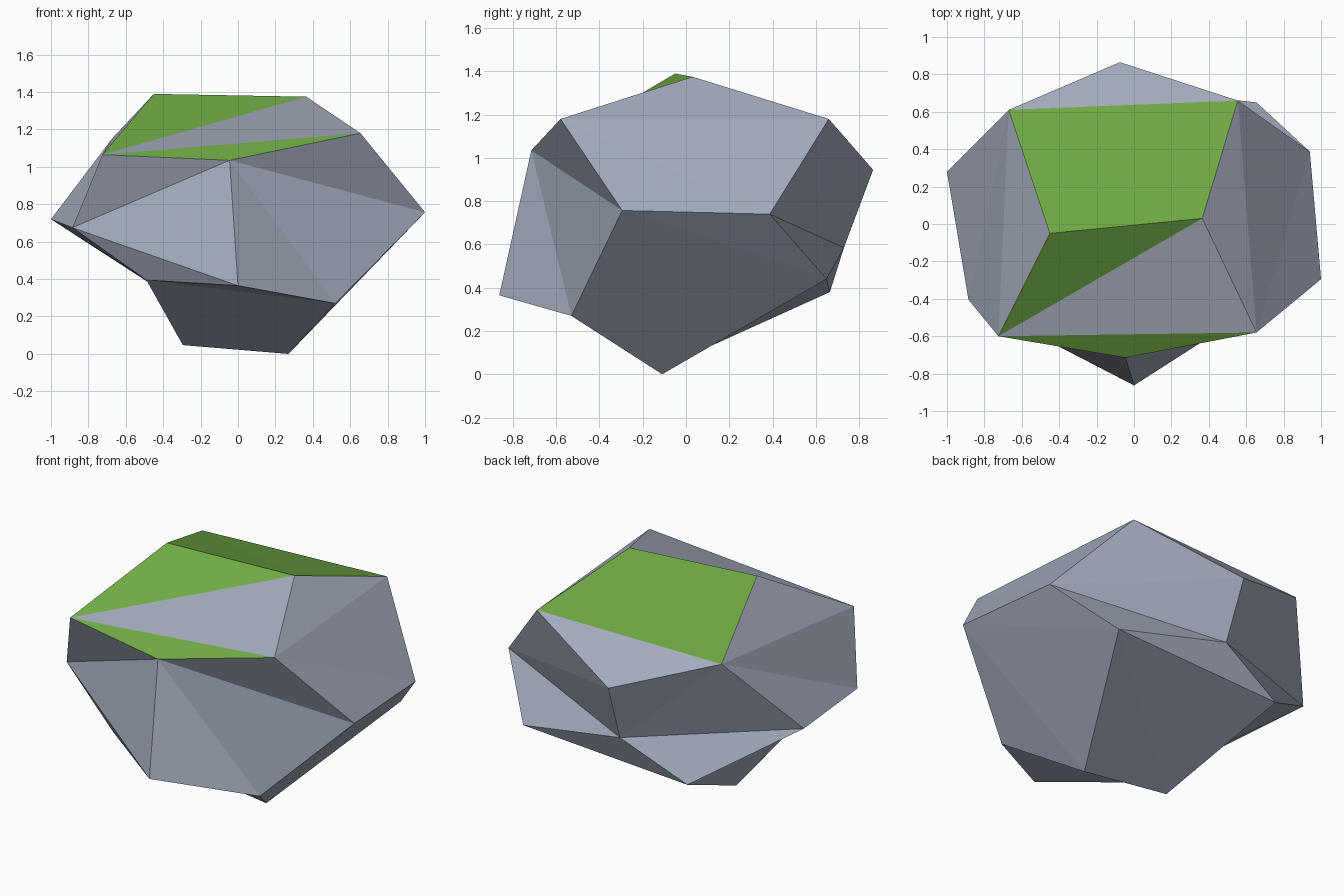
import bpy, bmesh

if "Cube" in bpy.data.objects:
    bpy.data.objects.remove(bpy.data.objects["Cube"])

# Corners of an irregular, squashed dodecahedron
corners = {
    # top ridge and upper ring
    "A": (-.45, -.05, 1.39), "B": (.365, .03, 1.375),
    "C": (.555, .66, 1.18), "D": (-.67, .61, 1.155),
    "E": (-.725, -.6, 1.065), "F": (.655, -.58, 1.18),
    # back, front and side ridges
    "G": (-.075, .865, .945), "T": (-.06, .73, .585),
    "J": (-.045, -.715, 1.035), "K": (0, -.863, .365),
    "H": (-1, .28, .72), "I": (-.885, -.405, .675),
    "L": (1, -.295, .757), "M": (.94, .387, .74),
    # lower ring and bottom ridge
    "N": (.655, .65, .44), "S": (-.475, .665, .38),
    "O": (.52, -.53, .27), "R": (-.49, -.52, .395),
    "P": (.27, -.11, 0), "Q": (-.295, -.07, .047),
}
# Twelve five-sided facets, each fanned into triangles from its first corner
facets = ["DABCG", "EABFJ", "FLMCB", "DHIEA", "JKOLF", "IRKJE",
          "MNTGC", "TSHDG", "LMNPO", "RQSHI", "RKOPQ", "NTSQP"]
mossy = {"DAB", "DBC", "EAB", "EFJ"}

bm = bmesh.new()
verts = {name: bm.verts.new(co) for name, co in corners.items()}
for facet in facets:
    for i in range(1, 4):
        tri = facet[0] + facet[i:i + 2]
        face = bm.faces.new([verts[c] for c in tri])
        face.material_index = int(tri in mossy)
bmesh.ops.recalc_face_normals(bm, faces=bm.faces[:])

# Rock with moss-coloured upper facets
mesh = bpy.data.meshes.new("mossy_rock")
bm.to_mesh(mesh)
bm.free()
stone = bpy.data.materials.new("stone")
stone.diffuse_color = (.375, .415, .51, 1)
stone.use_nodes = True
stone.node_tree.nodes["Principled BSDF"].inputs["Base Color"].default_value = stone.diffuse_color
moss = bpy.data.materials.new("moss")
moss.diffuse_color = (.16, .40, .057, 1)
moss.use_nodes = True
moss.node_tree.nodes["Principled BSDF"].inputs["Base Color"].default_value = moss.diffuse_color
mesh.materials.append(stone)
mesh.materials.append(moss)
rock = bpy.data.objects.new("mossy_rock", mesh)
bpy.context.collection.objects.link(rock)
